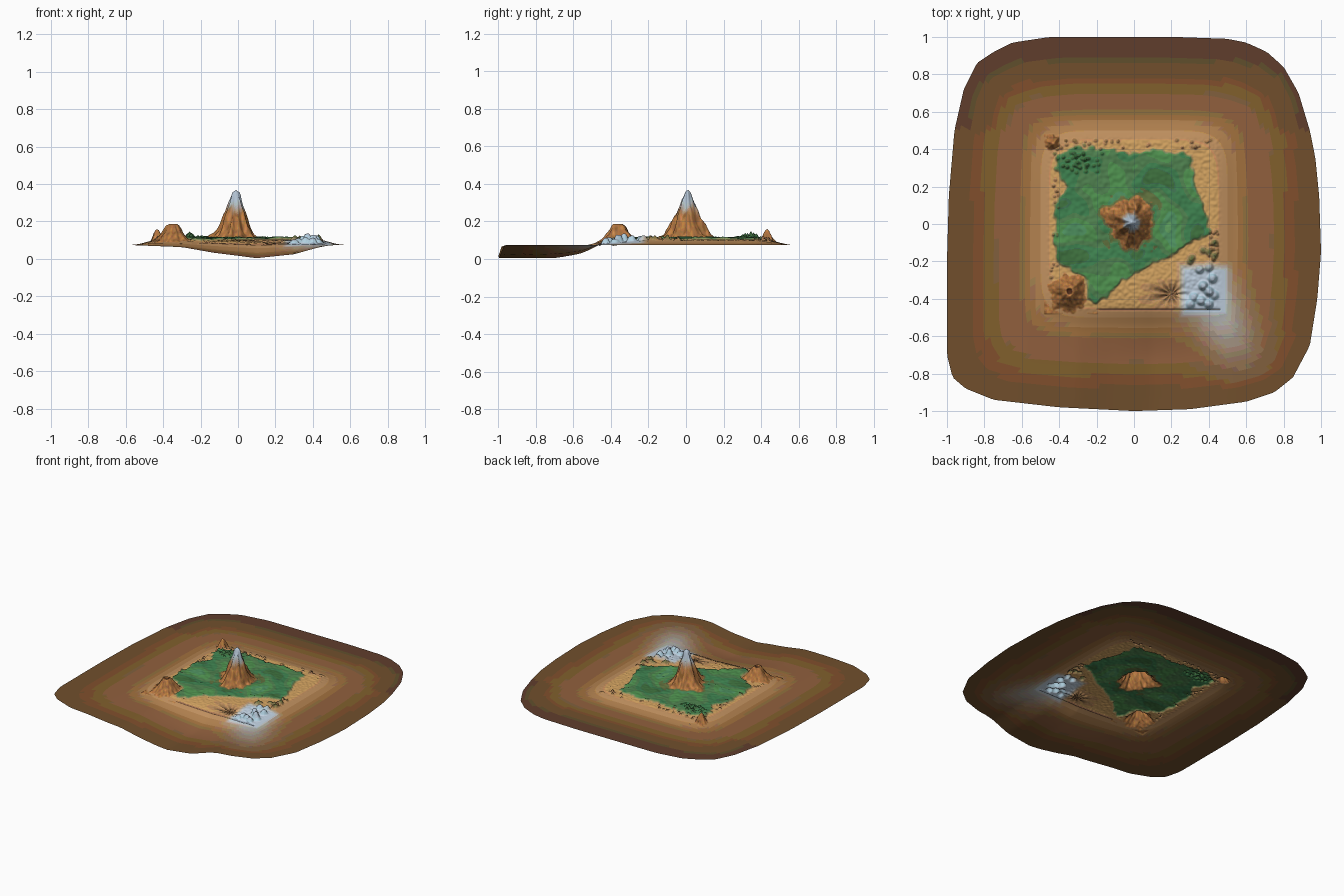
import bpy, bmesh, math, random
from mathutils import Vector, noise

if "Cube" in bpy.data.objects:
    bpy.data.objects.remove(bpy.data.objects["Cube"])

random.seed(4)
S, N = 0.5, 224            # half size and resolution of the detailed square

# outline of the plain, counter-clockwise, and the meadow border
OUTLINE = [(1, -.15), (.99, .15), (.97, .35), (.94, .5), (.88, .7), (.8, .84), (.71, .92), (.6, .97),
           (.5, .99), (.22, 1), (-.45, 1), (-.65, .97), (-.75, .92), (-.84, .86), (-.91, .72),
           (-.96, .5), (-.99, .15), (-1, -.2), (-1, -.7), (-.97, -.82), (-.9, -.88), (-.75, -.94),
           (-.4, -.98), (0, -1), (.3, -.99), (.6, -.95), (.75, -.9), (.85, -.82), (.94, -.65), (.98, -.4)]
MEADOW = [(-.41, .37), (-.3, .42), (0, .38), (.1, .4), (.31, .37), (.33, .2), (.38, .08), (.41, -.05),
          (.3, -.1), (.2, -.17), (.05, -.24), (-.05, -.3), (-.13, -.37), (-.2, -.43), (-.25, -.4),
          (-.25, -.3), (-.33, -.25), (-.42, -.2), (-.43, .1), (-.36, .2), (-.42, .3)]
# radius / height profiles of the three peaks: centre, profile, roughness
PEAKS = [((-.012, .01), [(0, .37), (.016, .355), (.03, .31), (.045, .27), (.062, .225), (.085, .17), (.11, .132), (.15, .1)], .35),
         ((-.345, -.36), [(0, .172), (.01, .175), (.02, .188), (.032, .18), (.055, .142), (.085, .107), (.12, .085)], .25),
         ((-.432, .432), [(0, .16), (.01, .152), (.02, .13), (.034, .1), (.05, .08)], .3)]
# depth profile of the valley that drains to the front
VALLEY = [(-.6, 0), (-.3, .012), (-.13, .042), (.1, .071), (.3, .05), (.45, .008), (.52, 0)]


def lerp_table(t, tab):
    if t <= tab[0][0]:
        return tab[0][1]
    for (a, u), (b, v) in zip(tab, tab[1:]):
        if t <= b:
            return u + (v - u) * (t - a) / (b - a)
    return tab[-1][1]


def step(a, b, t):
    t = max(0, min(1, (t - a) / (b - a)))
    return t * t * (3 - 2 * t)


def nz(x, y, f, z=0.0):
    return noise.noise(Vector((x * f + 3.1, y * f + 7.7, z)))


def meadow_dist(x, y):
    # signed distance to the meadow border, positive inside
    inside, best = False, 9
    for (ax, ay), (bx, by) in zip(MEADOW, MEADOW[1:] + MEADOW[:1]):
        dx, dy = bx - ax, by - ay
        t = max(0, min(1, ((x - ax) * dx + (y - ay) * dy) / (dx * dx + dy * dy)))
        best = min(best, (ax + t * dx - x) ** 2 + (ay + t * dy - y) ** 2)
        if (ay > y) != (by > y) and x < ax + (y - ay) * dx / dy:
            inside = not inside
    return math.sqrt(best) * (1 if inside else -1)


# small mounds: rim rocks, bushes, ice boulders  (x, y, radius, height, kind)
MOUNDS = []
for _ in range(70):
    u, v = random.uniform(-.43, .43), random.uniform(.4, .45)
    x, y = random.choice([(u, v), (-v, u), (u, v), (v, abs(u) * .4 - .2)])
    MOUNDS.append((x, y, random.uniform(.005, .01), random.uniform(.006, .015), 'rock'))
for _ in range(45):
    MOUNDS.append((random.gauss(-.3, .05), random.gauss(.34, .035), .009, random.uniform(.006, .014), 'bush'))
for x, y in [(.31, -.18), (.4, -.15), (.43, -.17), (.3, -.2), (.43, -.1), (.37, -.14)]:
    MOUNDS.append((x, y, .016, .016, 'bush'))
for x, y, h in [(.35, -.24, .025), (.4, -.23, .025), (.42, -.29, .03), (.37, -.33, .045), (.4, -.36, .04),
                (.32, -.39, .025), (.36, -.41, .03), (.4, -.43, .028), (.3, -.43, .018), (.43, -.38, .02)]:
    MOUNDS.append((x, y, .022, h, 'ice'))


def sample(x, y):
    """Height and colour of the ground at x, y."""
    d = max(abs(x), abs(y))
    edge = (abs(x) ** 6 + abs(y) ** 6) ** (1 / 6)
    wild = 1 - step(.43, .48, d)
    z = .075 + .027 * (1 - step(.42, .57, edge))
    z -= lerp_table(x, VALLEY) * step(-.3, -.74, y)
    # bare ground, darker with distance
    k = step(.42, .62, edge)
    j = step(.55, 1, edge)
    col = Vector((205, 155, 102)).lerp(Vector((150, 104, 62)), k)
    col = col.lerp(Vector((92, 66, 40)) if y > .5 else Vector((112, 78, 46)), j)
    if edge < .62:
        z -= .012 * math.exp(-((x - .38) ** 2 + (y + .36) ** 2) / .012)
    # ice field and its trail
    px, py = x - .38, y + .36
    along, across = px * .5 - py * .866, px * .866 + py * .5
    ice = step(.165, .1, max(abs(px) * 1.05, abs(py)))
    trail = math.exp(-(across / .13) ** 2) * step(.6, .05, along) * .75 if along > 0 else 0
    col = col.lerp(Vector((188, 212, 230)), max(ice, trail))
    if d > .48:
        return z, col
    # gully with radiating streaks
    gx, gy = x - .2, y + .375
    pit = math.exp(-(gx / .1) ** 2 - (gy / .045) ** 2) * wild
    streak = .5 + .5 * math.sin(11 * math.atan2(gy, gx) + 2)
    z -= pit * (.012 + .014 * streak)
    if gx < .03:
        col = col.lerp(Vector((70, 50, 34)), min(1, pit * streak * 1.2))
    # dark ledge along the front
    if abs(y + .456) < .005 and -.2 < x < .46:
        col = col.lerp(Vector((60, 44, 30)), .6)
        z -= .006
    # meadow
    m = meadow_dist(x, y) + .02 * nz(x, y, 25)
    g = step(-.006, .012, m)
    z += wild * (g * (.012 + .008 * nz(x, y, 11)) + .004 * nz(x, y, 55) * (1 - g))
    z += g * .004 * nz(x, y, 40)
    shade = .5 + .8 * nz(x, y, 7)
    col = col.lerp(Vector((60, 112, 68)).lerp(Vector((88, 152, 92)), max(0, min(1, shade))), g)
    # mounds
    for mx, my, r, h, kind in MOUNDS:
        q = ((x - mx) ** 2 + (y - my) ** 2) / (r * r)
        if q < 3:
            z += h * math.exp(-q * q) * wild
            tone = {'rock': (112, 82, 50), 'bush': (50, 86, 50), 'ice': (165, 186, 200)}[kind]
            col = col.lerp(Vector(tone), .7 * math.exp(-q))
    # peaks
    for i, ((cx, cy), prof, rough) in enumerate(PEAKS):
        dx, dy = x - cx, y - cy
        r = math.hypot(dx, dy)
        if r > .19:
            continue
        a = math.atan2(dy, dx)
        rr = r * (1 + rough * nz(math.cos(a), math.sin(a), 2.6, r * 9 + i)) + .008 * nz(x, y, 45) * min(1, r / .03)
        h = lerp_table(rr, prof)
        if h > z:
            z = h
            col = Vector((172, 114, 64)) * (1 + .35 * nz(x, y, 60))
            if i == 0:
                col = col.lerp(Vector((178, 194, 206)), step(.23, .31, z + .03 * nz(x, y, 50)))
            elif i == 1 and r < .016:
                col = Vector((80, 50, 32))
        elif h > z - .012 and g > .5:
            col = col.lerp(Vector((120, 88, 52)), .6)
    return z, col


MATS = {}


def material(col):
    # one material per rounded tone
    key = tuple(max(0, min(255, round(c / 16) * 16)) for c in col)
    if key not in MATS:
        mat = bpy.data.materials.new("ground_%d_%d_%d" % key)
        mat.diffuse_color = [(c / 255) ** 2.2 for c in key] + [1]
        mat.use_nodes = True
        mat.node_tree.nodes["Principled BSDF"].inputs["Base Color"].default_value = mat.diffuse_color
        MATS[key] = mat
    return MATS[key]


def sheet(name, rows, closed=False):
    """Build a smooth quad sheet from rows of x, y points."""
    bm = bmesh.new()
    me = bpy.data.meshes.new(name)
    slots, cols, verts = {}, {}, []
    for row in rows:
        line = []
        for x, y in row:
            z, c = sample(x, y)
            v = bm.verts.new((x, y, z))
            cols[v] = c
            line.append(v)
        verts.append(line)
    n = len(rows[0])
    for a, b in zip(verts, verts[1:]):
        for i in range(n if closed else n - 1):
            k = (i + 1) % n
            quad = (a[i], a[k], b[k], b[i])
            f = bm.faces.new(quad)
            f.smooth = True
            mat = material(sum((cols[v] for v in quad), Vector((0, 0, 0))) / 4)
            if mat not in slots:
                slots[mat] = len(slots)
                me.materials.append(mat)
            f.material_index = slots[mat]
    bm.normal_update()
    if sum(f.normal.z for f in bm.faces) < 0:
        bmesh.ops.reverse_faces(bm, faces=bm.faces[:])
    bm.to_mesh(me)
    bm.free()
    ob = bpy.data.objects.new(name, me)
    bpy.context.collection.objects.link(ob)


# detailed centre: meadow, mountain, volcano, ice field
axis = [-S + 2 * S * i / N for i in range(N + 1)]
sheet("island_terrain", [[(x, y) for x in axis] for y in axis])


def outline_point(x, y):
    # where the ray through x, y meets the outline
    for (ax, ay), (bx, by) in zip(OUTLINE, OUTLINE[1:] + OUTLINE[:1]):
        ca, cb = x * ay - y * ax, x * by - y * bx
        if ca <= 0 < cb and x * ax + y * ay > 0:
            t = ca / (ca - cb)
            return ax + (bx - ax) * t, ay + (by - ay) * t
    return x * 2, y * 2


# surrounding plain, from the square out to the outline
half = axis[:-1:4]
square = [(t, -S) for t in half] + [(S, t) for t in half] + [(-t, S) for t in half] + [(-S, -t) for t in half]
ends = [outline_point(x, y) for x, y in square]
R = 18
rings = [[(p[0] + (e[0] - p[0]) * i / R, p[1] + (e[1] - p[1]) * i / R) for p, e in zip(square, ends)]
         for i in range(R + 1)]
sheet("outer_plain", rings, closed=True)
